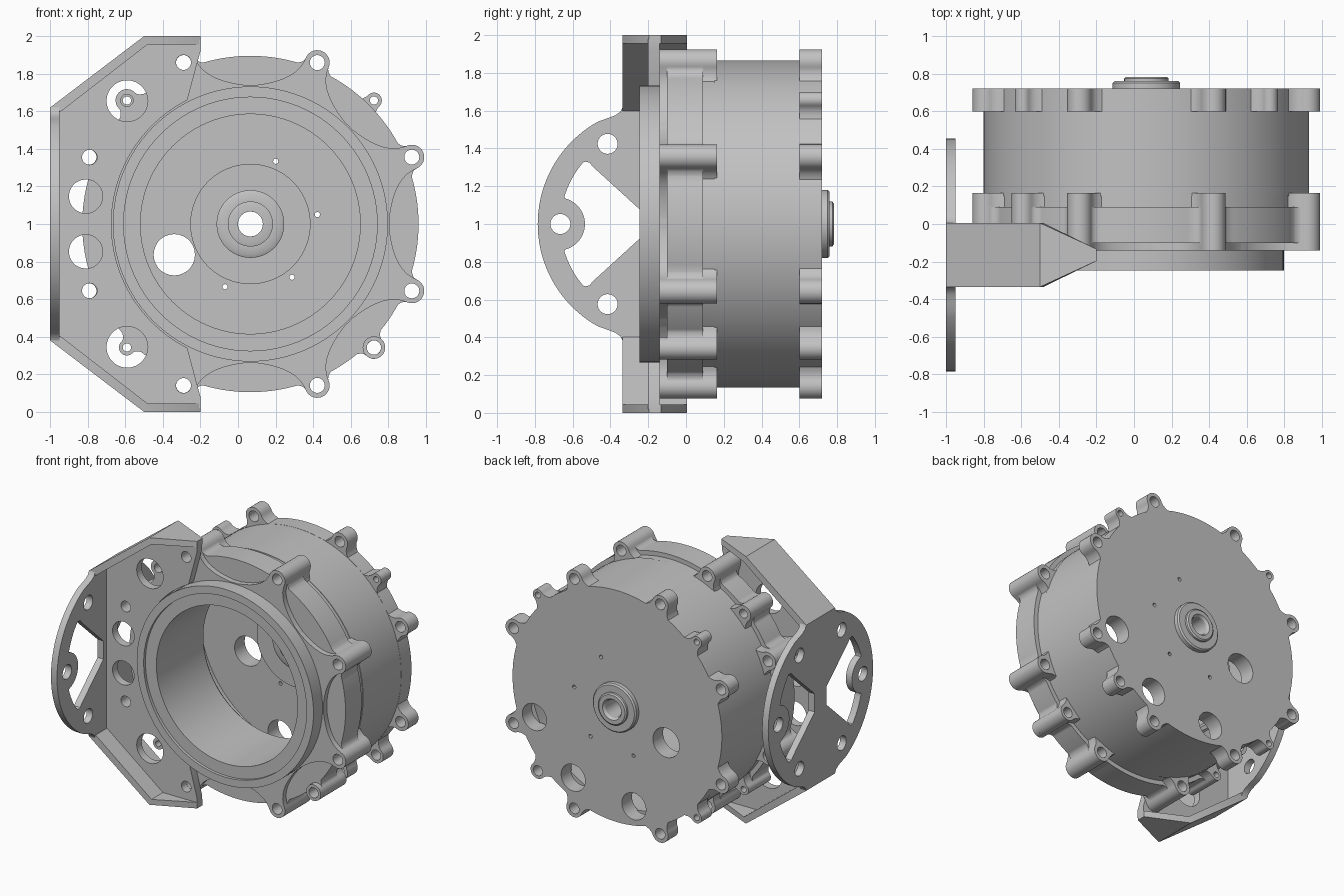
import bpy, bmesh
from math import cos, sin, pi, radians, degrees, sqrt, asin

if "Cube" in bpy.data.objects:
    bpy.data.objects.remove(bpy.data.objects["Cube"])

CX, CZ = 0.066, 1.0      # drum axis
BY = -0.165              # mid depth of the bracket

grey = bpy.data.materials.new("cast_grey")
grey.use_nodes = True
grey.diffuse_color = (0.54, 0.54, 0.54, 1)
grey.node_tree.nodes["Principled BSDF"].inputs["Base Color"].default_value = (0.54, 0.54, 0.54, 1)


def finish(name, bm):
    bmesh.ops.remove_doubles(bm, verts=bm.verts, dist=0.0002)
    bmesh.ops.recalc_face_normals(bm, faces=bm.faces)
    mesh = bpy.data.meshes.new(name)
    bm.to_mesh(mesh)
    bm.free()
    mesh.materials.append(grey)
    ob = bpy.data.objects.new(name, mesh)
    bpy.context.scene.collection.objects.link(ob)
    bpy.ops.object.select_all(action='DESELECT')
    ob.select_set(True)
    bpy.context.view_layer.objects.active = ob
    bpy.ops.object.shade_smooth_by_angle(angle=radians(30))


def lathe(name, profile, n=96):
    """Revolve a closed (radius, y) profile about the drum axis."""
    bm = bmesh.new()
    rings = [[bm.verts.new((CX + r * cos(2 * pi * i / n), y, CZ + r * sin(2 * pi * i / n)))
              for r, y in profile] for i in range(n)]
    m = len(profile)
    for i in range(n):
        a, b = rings[i], rings[(i + 1) % n]
        for j in range(m):
            k = (j + 1) % m
            bm.faces.new((a[j], a[k], b[k], b[j]))
    finish(name, bm)


def plate(name, loops, lo, hi, axis='Y'):
    """Extrude an outline with holes between lo and hi along an axis."""
    cu = bpy.data.curves.new(name + "_outline", 'CURVE')
    cu.dimensions, cu.fill_mode, cu.extrude = '2D', 'BOTH', (hi - lo) / 2
    for loop in loops:
        sp = cu.splines.new('POLY')
        sp.points.add(len(loop) - 1)
        for p, (a, b) in zip(sp.points, loop):
            p.co = (a, b, 0, 1)
        sp.use_cyclic_u = True
    tmp = bpy.data.objects.new(name + "_outline", cu)
    bpy.context.scene.collection.objects.link(tmp)
    bpy.context.view_layer.update()
    deps = bpy.context.evaluated_depsgraph_get()
    mesh = bpy.data.meshes.new_from_object(tmp.evaluated_get(deps))
    bm = bmesh.new()
    bm.from_mesh(mesh)
    bpy.data.objects.remove(tmp)
    bpy.data.meshes.remove(mesh)
    mid = (lo + hi) / 2
    for v in bm.verts:
        a, b, c = v.co
        v.co = (a, mid + c, b) if axis == 'Y' else (mid + c, a, b)
    finish(name, bm)


def arc(cx, cy, r, a0, a1, n=24):
    return [(cx + r * cos(radians(a0 + (a1 - a0) * i / n)),
             cy + r * sin(radians(a0 + (a1 - a0) * i / n))) for i in range(n + 1)]


def circle(cx, cy, r, n=28):
    return arc(cx, cy, r, 0, 360, n)[:-1]


def polar(r, deg):
    return CX + r * cos(radians(deg)), CZ + r * sin(radians(deg))


def lugged(radius, lugs, flare):
    """Round outline with ears; each lug is (angle, ear radius, hole radius)."""
    pts, holes = [], []
    lugs = sorted(lugs)
    for i, (ang, ear, hole) in enumerate(lugs):
        c, s = cos(radians(ang)), sin(radians(ang))
        half = ear + flare
        base = sqrt(radius ** 2 - half ** 2)
        side = []
        for k in range(9):               # concave flank into the ear
            t = k / 8
            side.append((base + (0.93 - base) * t, ear + flare * (1 - t) ** 2.2))
        tip = arc(0.93, 0, ear, -90, 90, 14)
        local = [(u, -v) for u, v in side[:-1]] + tip + side[-2::-1]
        pts += [(CX + u * c - v * s, CZ + u * s + v * c) for u, v in local]
        holes.append(circle(*polar(0.93, ang), hole, 20))
        nxt, ear2, _ = lugs[(i + 1) % len(lugs)]
        a0 = ang + degrees(asin(half / radius))
        a1 = nxt + (360 if i == len(lugs) - 1 else 0) - degrees(asin((ear2 + flare) / radius))
        if a1 - a0 > 1:
            pts += arc(CX, CZ, radius, a0, a1, 14)[1:-1]
    return [pts] + holes


# Lug layout
main = [(22.5 + 45 * i, 0.066, 0.04) for i in range(8)]
lower = [(315, 0.06, 0.038)]
minor = [(a, 0.042, 0.022) for a in (45, 135, 225)]
all_front = main + lower + [(135, 0.06, 0.033), minor[2]]
bore = circle(CX, CZ, 0.64, 96)

# Front cover: wide flange, narrower spigot, arms reaching from the rim
plate("cover_flange", lugged(0.895, all_front, 0.03) + [bore], -0.10, 0.09)
plate("cover_spigot", lugged(0.862, all_front, 0.03) + [bore], 0.09, 0.165)
plate("cover_arms", lugged(0.74, main, 0.19) + [bore], -0.14, -0.10)
plate("lower_lug_front", [circle(*polar(0.93, 315), 0.06), circle(*polar(0.93, 315), 0.038)],
      -0.14, -0.10)

# Stepped rim running back into a short bore
lathe("front_rim", [(0.585, -0.225), (0.675, -0.225), (0.675, -0.247), (0.732, -0.247),
                    (0.732, -0.10), (0.66, -0.10), (0.64, 0.0),
                    (0.64, 0.33), (0.625, 0.35), (0.6, 0.35), (0.585, 0.33), (0.585, 0.0)])

# Drum shell
lathe("drum_shell", [(0.80, 0.15), (0.866, 0.15), (0.866, 0.61), (0.80, 0.61)])

# Back plate with lugs, ports and screw holes
ports = [circle(*polar(r, a), 0.1) for r, a in ((0.735, -21), (0.73, -60), (0.725, -101))]
ports.append(circle(*polar(0.437, 202), 0.11))
screws = [circle(*polar(0.36, a), 0.014, 12) for a in (68, 8, -52, -112)]
plate("back_plate", lugged(0.867, main + lower + minor, 0.035) + ports + screws
      + [circle(CX, CZ, 0.066, 48)], 0.60, 0.72)

# Shaft bosses on both sides of the back plate
lathe("rear_boss", [(0.066, 0.71), (0.18, 0.71), (0.18, 0.75), (0.17, 0.76), (0.118, 0.76),
                    (0.118, 0.775), (0.108, 0.783), (0.078, 0.783), (0.066, 0.765)])
lathe("inner_boss", [(0.066, 0.61), (0.32, 0.61), (0.32, 0.585), (0.18, 0.585), (0.18, 0.57),
                     (0.16, 0.56), (0.12, 0.56), (0.12, 0.55), (0.10, 0.545), (0.066, 0.545)])

# Bracket web, hugging the rim
web = [(-0.2, 1.98), (-0.2, 1.92)] + arc(CX, CZ, 0.74, 117, 243, 48) + [
    (-0.2, 0.08), (-0.2, 0.02), (-0.475, 0.02), (-0.98, 0.39), (-0.98, 1.61), (-0.475, 1.98)]
web_holes = []
for s in (1, -1):
    for x, z, r in ((-0.29, 0.86, 0.04), (-0.59, 0.655, 0.11),
                    (-0.79, 0.355, 0.04), (-0.81, 0.147, 0.09)):
        web_holes.append(circle(x, 1 + s * z, r))
plate("bracket_web", [web] + web_holes, -0.20, -0.14)

# Bracket rim walls above and below, tapering towards their free ends
outer = [(-0.2, 1, 0.032), (-0.5, 1, 0.17), (-1, 0.62, 0.17)]
inner = [(-0.2, 0.955), (-0.482, 0.955), (-0.945, 0.597)]
for s, side in ((1, "upper"), (-1, "lower")):
    bm = bmesh.new()
    sections = [[bm.verts.new(p) for p in (
        (x, BY - h, 1 + s * z), (x, BY + h, 1 + s * z),
        (xi, BY + h, 1 + s * zi), (xi, BY - h, 1 + s * zi))]
        for (x, z, h), (xi, zi) in zip(outer, inner)]
    for a, b in zip(sections, sections[1:]):
        for j in range(4):
            k = (j + 1) % 4
            bm.faces.new((a[j], a[k], b[k], b[j]))
    bm.faces.new(sections[0])
    bm.faces.new(sections[-1])
    finish(side + "_bracket_wall", bm)

# Round side plate with two fan windows and a ring of bolt holes
fillet = [(0.17, 0.62), (0.182, 0.595), (0.21, 0.575), (0.25, 0.56)]
quarter = arc(0, 0, 0.62, 0, 61, 20) + fillet[::-1]
right = [(u, -v) for u, v in quarter[:0:-1]] + quarter
disc = right + [(-u, -v) for u, v in right]
half_window = [(0.07, 0.068), (0.33, 0.305), (0.345, 0.325), (0.365, 0.33)] + \
    arc(0, 0, 0.5, 41, 17, 10) + arc(0.51, 0, 0.14, 104, 180, 10)
window = half_window + [(u, -v) for u, v in half_window[-2::-1]]
loops = [disc, window, [(-u, v) for u, v in window]]
loops += [circle(0.5 * cos(i * pi / 3), 0.49 * sin(i * pi / 3), 0.053) for i in range(6)]
plate("side_plate", [[(BY + u, 1 + v) for u, v in loop] for loop in loops], -1.0, -0.95, 'X')
